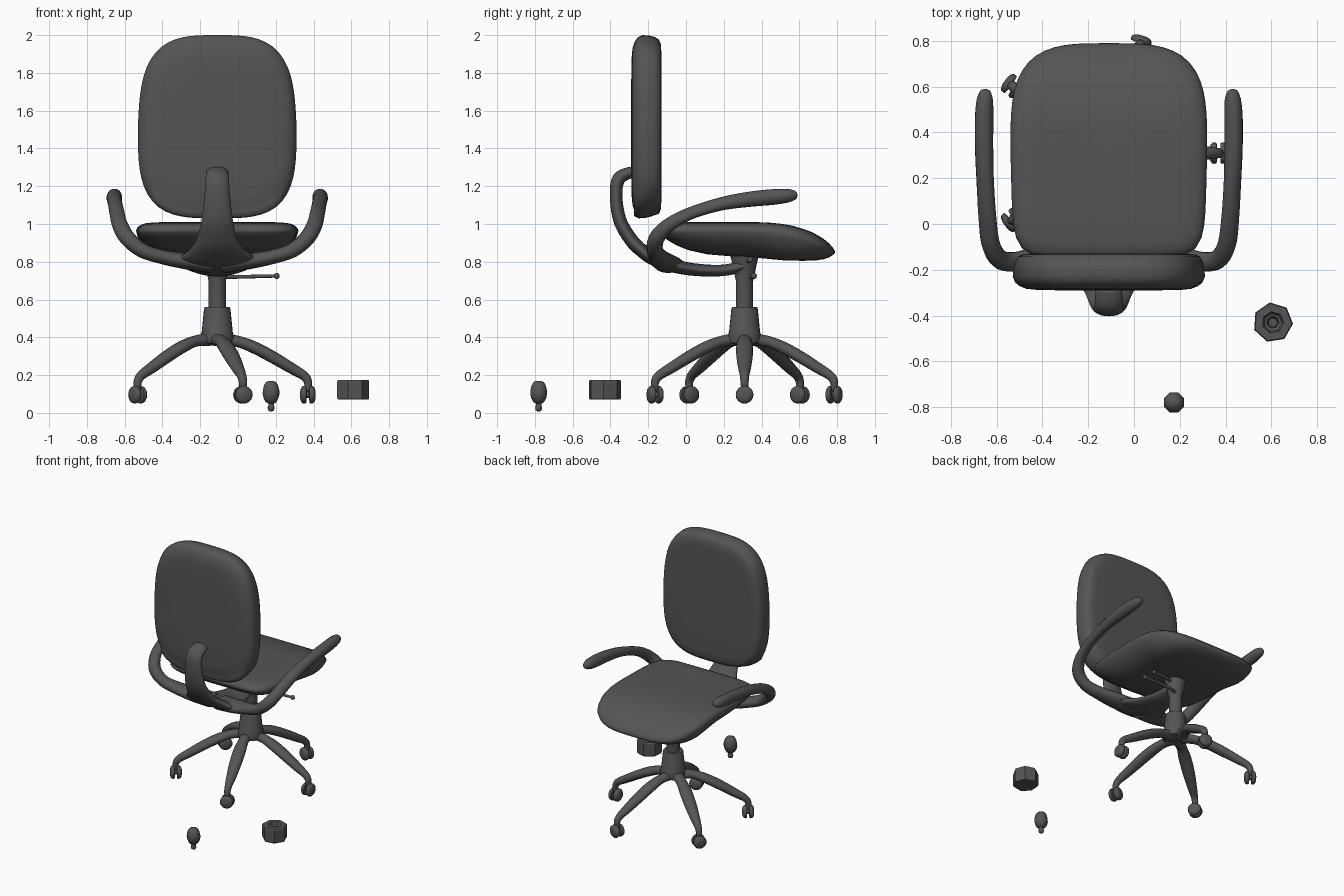
import bpy, bmesh
from math import sin, cos, pi, radians
from mathutils import Vector, Matrix

if "Cube" in bpy.data.objects:
    bpy.data.objects.remove(bpy.data.objects["Cube"])

CX, CY = -0.11, 0.31          # chair column axis

dark = bpy.data.materials.new("dark_plastic")
dark.diffuse_color = (0.09, 0.09, 0.09, 1)
dark.use_nodes = True
dark.node_tree.nodes["Principled BSDF"].inputs["Base Color"].default_value = dark.diffuse_color


def loft(name, rings, mat=Matrix(), angle=40):
    """Skin a stack of equal-sized rings and cap both ends."""
    bm = bmesh.new()
    vs = [[bm.verts.new(mat @ Vector(p)) for p in r] for r in rings]
    n = len(rings[0])
    for a, b in zip(vs, vs[1:]):
        for i in range(n):
            j = (i + 1) % n
            bm.faces.new((a[i], a[j], b[j], b[i]))
    bm.faces.new(vs[0])
    bm.faces.new(vs[-1])
    bmesh.ops.recalc_face_normals(bm, faces=bm.faces)
    me = bpy.data.meshes.new(name)
    bm.to_mesh(me)
    bm.free()
    me.shade_smooth()
    me.set_sharp_from_angle(angle=radians(angle))
    me.materials.append(dark)
    ob = bpy.data.objects.new(name, me)
    bpy.context.collection.objects.link(ob)
    return ob


def lathe(name, profile, mat, n=24, turn=0.0, angle=40):
    rings = [[(r * cos(turn + 2 * pi * i / n), r * sin(turn + 2 * pi * i / n), z)
              for i in range(n)] for r, z in profile]
    return loft(name, rings, mat, angle)


def sweep(name, pts, side, mat=Matrix(), n=16, steps=6):
    """Sweep an ellipse along points (x, y, z, half_width, half_height)."""
    def catmull(k, t):
        p = [pts[min(max(k + d, 0), len(pts) - 1)] for d in (-1, 0, 1, 2)]
        return [0.5 * (2 * b + (c - a) * t + (2 * a - 5 * b + 4 * c - d) * t * t
                       + (3 * b - a - 3 * c + d) * t ** 3) for a, b, c, d in zip(*p)]
    path = [catmull(k, s / steps) for k in range(len(pts) - 1) for s in range(steps)]
    path.append(list(pts[-1]))
    pos = [Vector(p[:3]) for p in path]
    side = Vector(side)
    rings = []
    last = len(path) - 1
    for i, p in enumerate(path):
        tan = (pos[min(i + 1, last)] - pos[max(i - 1, 0)]).normalized()
        side = (side - tan * side.dot(tan)).normalized()
        up = tan.cross(side)

        def ring(scale, shift):
            return [pos[i] + tan * shift + side * (p[3] * scale * cos(2 * pi * k / n))
                    + up * (p[4] * scale * sin(2 * pi * k / n)) for k in range(n)]
        caps = [(0.25, 0.55), (0.65, 0.42), (0.9, 0.22)]   # rounded ends
        if i == 0:
            rings += [ring(s, -d * p[4]) for s, d in caps]
        rings.append(ring(1, 0))
        if i == last:
            rings += [ring(s, d * p[4]) for s, d in reversed(caps)]
    return loft(name, rings, mat, 60)


def outline(n_pos, n_neg, count=72):
    """Superellipse with separate squareness for the + and - halves."""
    out = []
    for i in range(count):
        c, s = cos(2 * pi * i / count), sin(2 * pi * i / count)
        e = n_pos if s >= 0 else n_neg
        k = (abs(c) ** e + abs(s) ** e) ** (-1 / e)
        out.append((c * k, s * k))
    return out


# Seat: flat at the rear, waterfall front, bowl-shaped underside
def seat_point(u, v, s, kind):
    y = 0.32 + 0.47 * v * s
    t = max(0, (y - 0.3) / 0.49)
    b = max(0, (0.3 - y) / 0.46)
    top = 1.01 - 0.125 * t ** 3
    rim = 0.965 - 0.115 * t ** 2.5
    bot = 0.828 - 0.023 * min(1, 2 * t) + 0.06 * b * b
    if kind == "top":
        z = rim + (top - rim) * (1 - s ** 12) ** 0.6
    else:
        z = rim - (rim - bot) * (1 - s ** (5 + 9 * max(0, v) ** 2)) ** 0.75
    return (CX + (0.43 + 0.012 * min(0, v * s)) * u * s, y, z)


shape = outline(3.5, 7)
stack = [(s, "top") for s in (0.02, 0.3, 0.55, 0.75, 0.86, 0.92, 0.96, 0.985, 1)]
stack += [(s, "under") for s in (0.988, 0.965, 0.93, 0.87, 0.78, 0.65, 0.45, 0.2, 0.02)]
loft("seat", [[seat_point(u, v, s, k) for u, v in shape] for s, k in stack], angle=75)

# Backrest cushion, slightly narrower towards the top
shape = outline(3.3, 3.4)
depth = [(0.02, -.29), (0.5, -.29), (0.75, -.288), (0.86, -.283), (0.93, -.271),
         (0.975, -.255), (1, -.23), (0.995, -.195), (0.98, -.165), (0.95, -.143), (0.9, -.133),
         (0.8, -.13), (0.4, -.132), (0.02, -.132)]
loft("backrest", [[(CX + (0.42 - .022 * max(0, v * s)) * u * s,
                    y - (0.02 if v < -.8 and .95 < s else 0),
                    1.515 + 0.485 * v * s) for u, v in shape] for s, y in depth], angle=75)

# Curved spine from under the seat up to the backrest, flaring into the arms
sweep("back_support", [
    (CX, 0.33, 0.785, 0.06, 0.03), (CX, 0.2, 0.755, 0.085, 0.03),
    (CX, 0.05, 0.758, 0.13, 0.033), (CX, -0.07, 0.78, 0.19, 0.036),
    (CX, -0.17, 0.815, 0.2, 0.036), (CX, -0.235, 0.86, 0.15, 0.036),
    (CX, -0.29, 0.915, 0.11, 0.036), (CX, -0.35, 1.02, 0.083, 0.035),
    (CX, -0.37, 1.15, 0.068, 0.033), (CX, -0.355, 1.24, 0.062, 0.035),
    (CX, -0.29, 1.275, 0.058, 0.03)], (1, 0, 0), n=24)

# Armrests, swept from the spine out, up and forward into thicker pads
for label, m in (("left", -1), ("right", 1)):
    pts = [(0.04, -0.09, 0.785, .08, .045), (0.18, -0.12, 0.805, .075, .042),
           (0.30, -0.145, 0.828, .056, .038), (0.40, -0.165, 0.862, .044, .039),
           (0.475, -0.155, 0.925, .042, .042), (0.515, -0.09, 0.995, .036, .042),
           (0.53, 0.02, 1.055, .031, .041), (0.54, 0.18, 1.105, .034, .039),
           (0.545, 0.33, 1.13, .04, .04), (0.545, 0.46, 1.143, .042, .04),
           (0.542, 0.54, 1.15, .036, .036), (0.54, 0.575, 1.153, .024, .026)]
    sweep(label + "_armrest", [(CX + m * p[0],) + p[1:] for p in pts], (0, 1, 0))

# Column, hub and seat mount
axis = Matrix.Translation((CX, CY, 0))
lathe("hub", [(.05, .36), (.085, .37), (.092, .40), (.082, .43), (.07, .55), (.066, .56),
              (.04, .56)], axis)
lathe("column", [(.046, .55), (.046, .70), (.055, .74), (.065, .79), (.08, .85)], axis)

# Levers under the seat
for name, tip, z, y in (("height_lever", 0.2, 0.725, 0.36), ("tilt_lever", 0.1, 0.81, 0.34)):
    sweep(name, [(CX + .01, y - .03, z - .005, .011, .011), (CX + .1, y, z - .005, .01, .01),
                 (tip, y, z, .009, .009)], (0, 0, 1), n=10)
    lathe(name + "_knob", [(.004, -.016), (.012, -.011), (.016, 0), (.012, .011), (.004, .016)],
          Matrix.Translation((tip + .005, y, z)), n=12)

# Five legs with twin-wheel casters, axles pointing outward
R = 0.498
base = Matrix.Translation((CX - .018, CY, 0))
wheel = [(.03, -.016), (.044, -.014), (.047, -.005), (.045, .005), (.036, .013), (.018, .018)]
for i in range(5):
    m = base @ Matrix.Rotation(2 * pi * i / 5, 4, "Z")
    sweep(f"leg_{i}", [(.03, 0, .388, .045, .034), (.12, 0, .38, .036, .03),
                       (.21, 0, .348, .044, .032), (.31, 0, .296, .043, .032),
                       (.41, 0, .237, .034, .029), (.475, 0, .198, .025, .025),
                       (R, 0, .165, .022, .022), (R, 0, .12, .018, .018)], (0, 1, 0), m)
    for sgn in (-1, 1):
        w = m @ Matrix.Translation((R + sgn * .023, 0, .096)) \
            @ Matrix.Rotation(sgn * pi / 2, 4, "Y")
        lathe(f"caster_{i}_{'inner' if sgn < 0 else 'outer'}", wheel, w, n=20)
    lathe(f"axle_{i}", [(.018, -.03), (.018, .03)],
          m @ Matrix.Translation((R, 0, .096)) @ Matrix.Rotation(pi / 2, 4, "Y"), n=10)

# Loose seven-sided nut with a recessed hole
lathe("loose_nut", [(.03, .07), (.083, .07), (.088, .08), (.088, .165), (.083, .175),
                    (.048, .175), (.04, .155), (.026, .15), (.02, .09)],
      Matrix.Translation((.607, -.43, 0)), n=7, turn=radians(-4), angle=15)

# Loose bulb-shaped stud
lathe("loose_stud", [(.008, .008), (.017, .014), (.02, .028), (.016, .04), (.016, .05),
                     (.03, .056), (.043, .078), (.048, .1), (.047, .12), (.04, .147),
                     (.028, .164), (.01, .17)],
      Matrix.Translation((.175, -.78, 0)), n=8, turn=pi / 8, angle=60)
